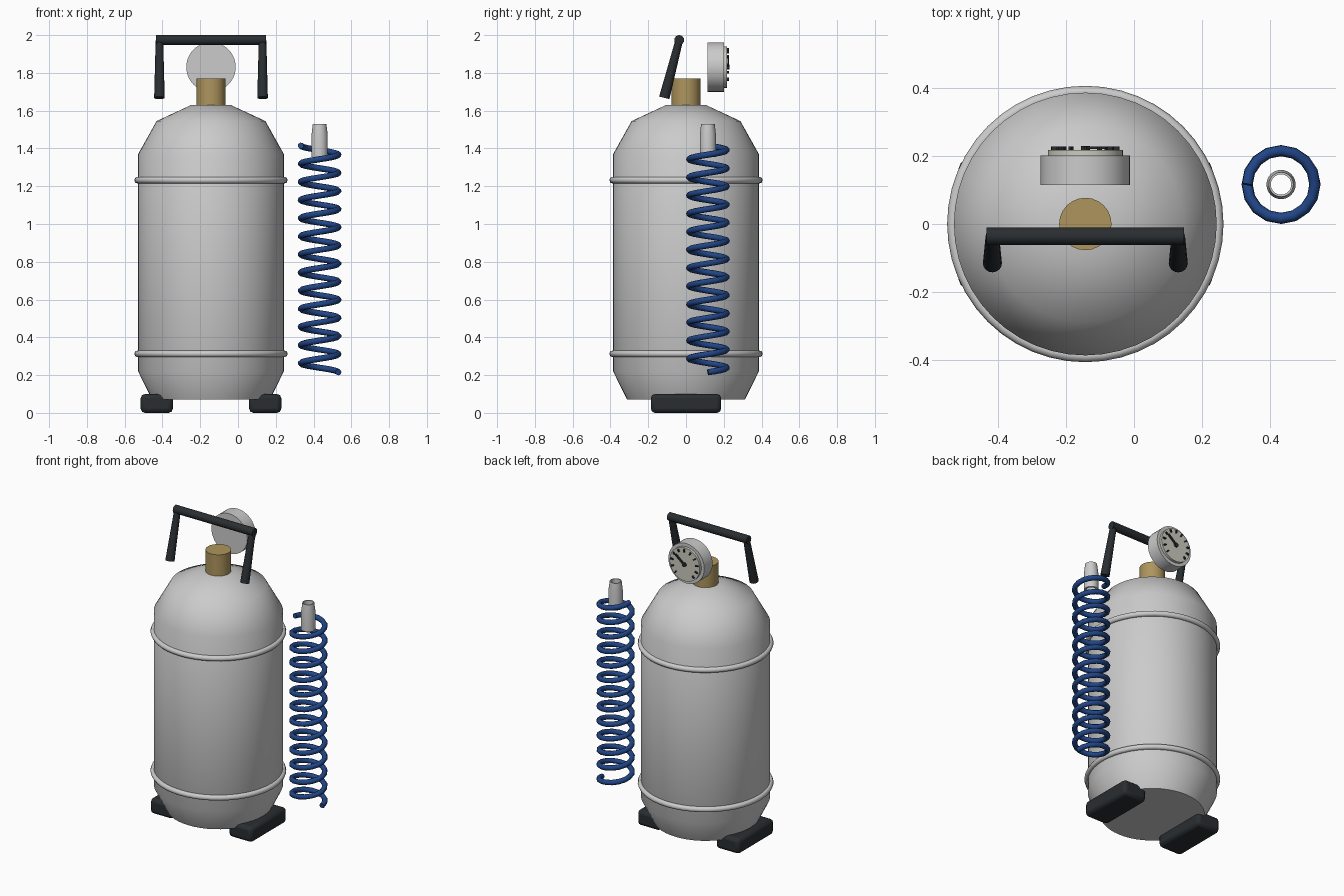
import bpy, bmesh
from math import sin, cos, pi, radians
from mathutils import Vector

if "Cube" in bpy.data.objects:
    bpy.data.objects.remove(bpy.data.objects["Cube"])

CX = -0.143  # tank axis


def material(name, rgb):
    m = bpy.data.materials.new(name)
    m.diffuse_color = (*rgb, 1)
    m.use_nodes = True
    m.node_tree.nodes["Principled BSDF"].inputs["Base Color"].default_value = m.diffuse_color
    return m


DARK = material("dark_rubber", (0.022, 0.027, 0.031))
BRASS = material("brass", (0.42, 0.30, 0.11))
BLUE = material("blue_hose", (0.015, 0.06, 0.24))
CREAM = material("dial_cream", (0.60, 0.60, 0.52))


def finish(ob, mat=None, angle=35):
    if mat:
        ob.data.materials.append(mat)
    bpy.ops.object.select_all(action='DESELECT')
    ob.select_set(True)
    bpy.context.view_layer.objects.active = ob
    bpy.ops.object.shade_smooth_by_angle(angle=radians(angle))
    return ob


def from_bmesh(name, bm, mat=None, angle=35):
    bmesh.ops.recalc_face_normals(bm, faces=bm.faces[:])
    me = bpy.data.meshes.new(name)
    bm.to_mesh(me)
    bm.free()
    ob = bpy.data.objects.new(name, me)
    bpy.context.collection.objects.link(ob)
    return finish(ob, mat, angle)


def lathe(name, profile, loc, mat=None, n=32, closed=False, angle=35):
    """Revolve (radius, z) points round z; open profiles get flat caps."""
    bm = bmesh.new()
    rings = [[bm.verts.new((r * cos(2 * pi * i / n) + loc[0],
                            r * sin(2 * pi * i / n) + loc[1], z + loc[2]))
              for i in range(n)] for r, z in profile]
    pairs = list(zip(rings, rings[1:]))
    if closed:
        pairs.append((rings[-1], rings[0]))
    else:
        bm.faces.new(rings[0])
        bm.faces.new(rings[-1])
    for a, b in pairs:
        for i in range(n):
            j = (i + 1) % n
            bm.faces.new((a[i], a[j], b[j], b[i]))
    return from_bmesh(name, bm, mat, angle)


def rod(name, a, b, r1, r2, mat=None, n=16):
    """Tapered cylinder from point a to point b."""
    a, b = Vector(a), Vector(b)
    d = b - a
    bpy.ops.mesh.primitive_cone_add(vertices=n, radius1=r1, radius2=r2,
                                    depth=d.length, location=(a + b) / 2)
    ob = bpy.context.object
    ob.name = name
    ob.rotation_euler = d.to_track_quat('Z', 'Y').to_euler()
    return finish(ob, mat)


def box(name, loc, size, mat=None, bevel=0, rot_y=0):
    bpy.ops.mesh.primitive_cube_add(size=1, location=loc, rotation=(0, rot_y, 0))
    ob = bpy.context.object
    ob.name = name
    ob.scale = size
    bpy.ops.object.transform_apply(location=False, rotation=False, scale=True)
    if bevel:
        m = ob.modifiers.new("bevel", 'BEVEL')
        m.width, m.segments = bevel, 2
    return finish(ob, mat)


# Tank body with faceted shoulder and tapered base
lathe("tank_body", [(0.312, 0.07), (0.386, 0.22), (0.386, 1.37), (0.288, 1.545),
                    (0.105, 1.63)], (CX, 0, 0), n=48, angle=40)

# Reinforcing rings
for name, z in (("lower_ring", 0.313), ("upper_ring", 1.232)):
    lathe(name, [(0.388 + 0.018 * cos(k * pi / 4), 0.018 * sin(k * pi / 4))
                 for k in range(8)], (CX, 0, z), n=48, closed=True, angle=60)

# Feet and handle legs on both sides
for side, s in (("left", -1), ("right", 1)):
    box(side + "_foot", (CX + s * 0.287, 0, 0.05), (0.17, 0.372, 0.10), DARK, 0.022)
    rod(side + "_handle_leg", (CX + s * 0.273, -0.115, 1.668),
        (CX + s * 0.273, -0.036, 1.972), 0.028, 0.02, DARK)
rod("handle_bar", (CX - 0.29, -0.036, 1.974), (CX + 0.29, -0.036, 1.974),
    0.026, 0.026, DARK)

# Brass valve neck
lathe("valve_neck", [(0.077, 1.62), (0.077, 1.77)], (CX, 0, 0), BRASS, n=24)

# Pressure gauge facing the back
GZ = 1.831
rod("gauge_case", (CX, 0.114, GZ), (CX, 0.201, GZ), 0.131, 0.131, None, 40)
rod("gauge_dial", (CX, 0.195, GZ), (CX, 0.218, GZ), 0.11, 0.11, CREAM, 40)
for i in range(11):
    a = radians(-45 + 27 * i)
    box("gauge_tick", (CX + 0.092 * cos(a), 0.223, GZ + 0.092 * sin(a)),
        (0.018, 0.010, 0.008), DARK, rot_y=-a)
a = radians(40)
box("gauge_needle", (CX + 0.035 * cos(a), 0.224, GZ + 0.035 * sin(a)),
    (0.095, 0.008, 0.012), DARK, rot_y=-a)
rod("needle_hub", (CX, 0.215, GZ), (CX, 0.229, GZ), 0.013, 0.013, DARK)

# Coiled hose: 12.5 turns of round tube
HX, HY, TURNS, STEPS = 0.432, 0.116, 12.5, 16
curve = bpy.data.curves.new("coiled_hose", 'CURVE')
curve.dimensions = '3D'
curve.bevel_depth, curve.bevel_resolution = 0.0165, 2
curve.use_fill_caps = True
spline = curve.splines.new('POLY')
count = int(TURNS * STEPS) + 1
spline.points.add(count - 1)
for i, p in enumerate(spline.points):
    t = 2 * pi * i / STEPS
    p.co = (HX + 0.0995 * cos(t), HY + 0.0995 * sin(t),
            0.215 + 1.2 * i / (count - 1), 1)
hose = bpy.data.objects.new("coiled_hose", curve)
bpy.context.collection.objects.link(hose)
bpy.ops.object.select_all(action='DESELECT')
hose.select_set(True)
bpy.context.view_layer.objects.active = hose
bpy.ops.object.convert(target='MESH')
finish(bpy.context.object, BLUE, 50)

# Hollow hose connector
lathe("hose_connector", [(0.043, 1.355), (0.043, 1.47), (0.036, 1.53),
                         (0.03, 1.53), (0.031, 1.355)], (HX, HY, 0),
      n=24, closed=True)
